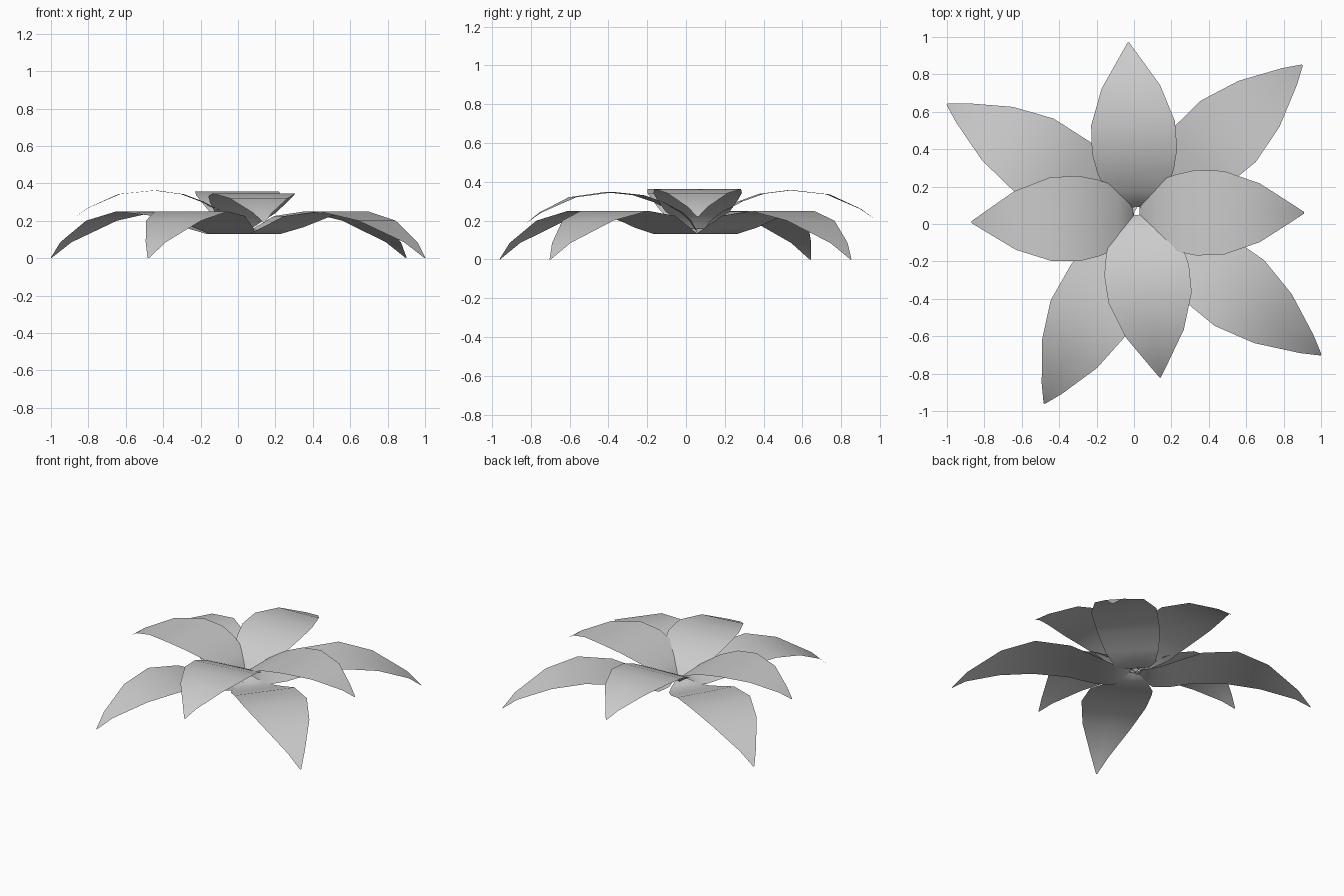
import bpy, bmesh
from mathutils import Vector

if "Cube" in bpy.data.objects:
    bpy.data.objects.remove(bpy.data.objects["Cube"])

# Leaf profiles: (fraction of length, height, half width)
LOWER = [(0, .16, .03), (.04, .135, .09), (.10, .13, .14), (.20, .165, .18),
         (.34, .225, .21), (.54, .25, .22), (.73, .20, .165), (.92, .085, .06), (1, 0, .004)]
UPPER = [(0, .15, .03), (.04, .20, .10), (.10, .245, .165), (.22, .30, .205),
         (.34, .338, .228), (.51, .357, .224), (.73, .335, .157), (.92, .26, .05), (1, .21, .004)]


def leaf(name, base, tip, profile, lift=0):
    base, tip = Vector(base), Vector(tip)
    axis = tip - base
    side = Vector((-axis.y, axis.x)).normalized()
    bm = bmesh.new()
    rows = []
    for f, z, w in profile:
        c = base + axis * f
        rows.append([bm.verts.new((*(c + side * w * k), z + lift * f)) for k in (-1, 0, 1)])
    for a, b in zip(rows, rows[1:]):
        for i in range(2):
            bm.faces.new((a[i], b[i], b[i + 1], a[i + 1]))
    mesh = bpy.data.meshes.new(name)
    bm.to_mesh(mesh)
    bm.free()
    for p in mesh.polygons:
        p.use_smooth = True
    bpy.context.collection.objects.link(bpy.data.objects.new(name, mesh))


# Drooping outer leaves
leaf("lower_leaf_back_left", (0, .06), (-1, .64), LOWER)
leaf("lower_leaf_back_right", (.04, .08), (.9, .85), LOWER)
leaf("lower_leaf_front_right", (.05, .02), (1, -.7), LOWER)
leaf("lower_leaf_front_left", (.02, .02), (-.48, -.96), LOWER)

# Raised inner leaves
leaf("upper_leaf_left", (0, .04), (-.87, .01), UPPER, .01)
leaf("upper_leaf_right", (.03, .06), (.91, .06), UPPER, .01)
leaf("upper_leaf_back", (.02, .09), (-.03, .97), UPPER)
leaf("upper_leaf_front", (.03, .05), (.14, -.82), UPPER, -.02)
